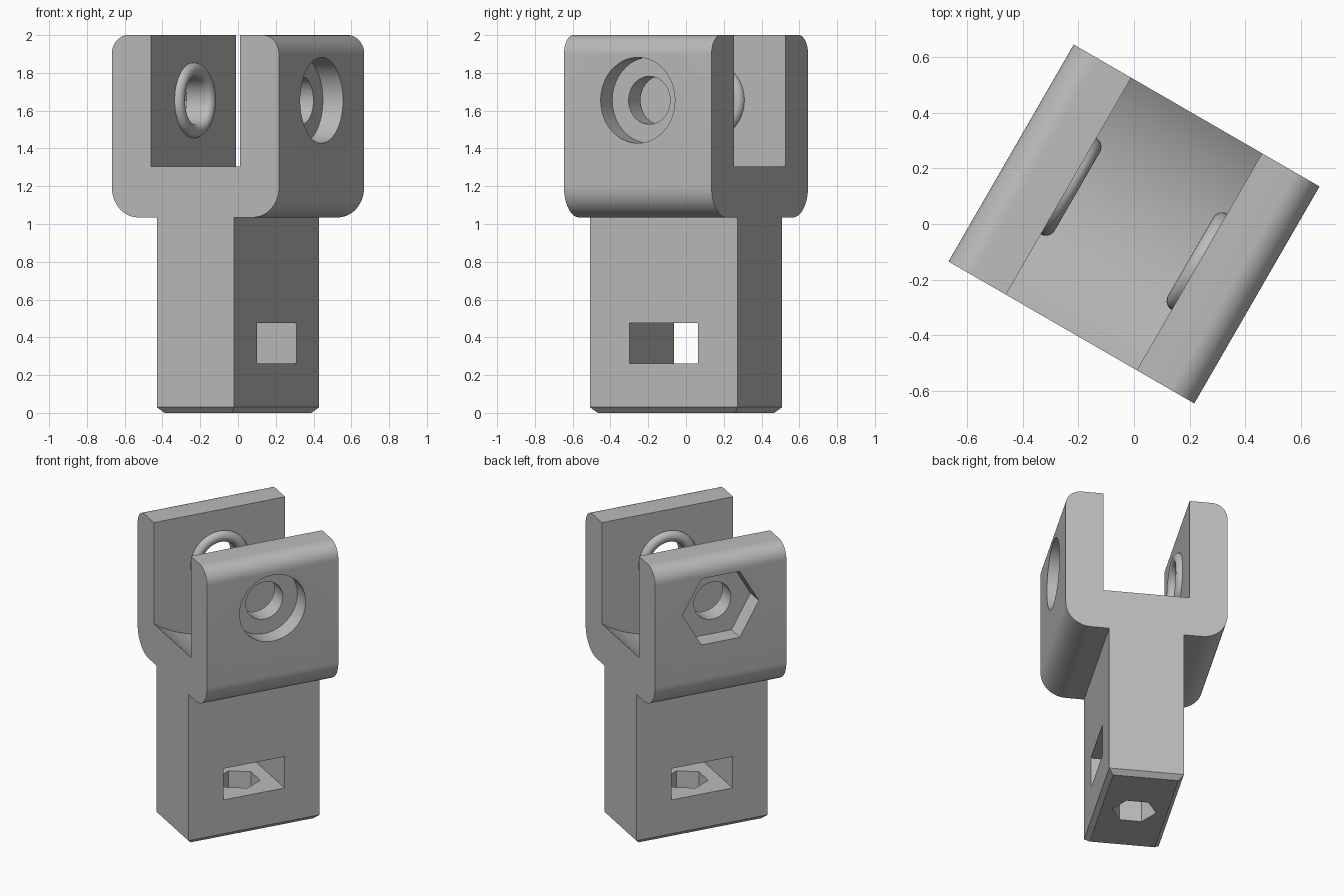
import bpy, bmesh, math
from mathutils import Matrix, Vector

if "Cube" in bpy.data.objects:
    bpy.data.objects.remove(bpy.data.objects["Cube"], do_unlink=True)

# Main sizes
ARM, DEPTH, NECK, GAP = 0.511, 0.451, 0.236, 0.272
HEAD_Z, FLOOR_Z, TOP, PIVOT_Z = 1.035, 1.305, 2.0, 1.655
TURN = Matrix.Rotation(math.radians(-30), 4, "Z")

grey = bpy.data.materials.new("plain grey")
grey.use_nodes = True
GREY = (0.5, 0.5, 0.5, 1)
grey.diffuse_color = GREY
grey.node_tree.nodes["Principled BSDF"].inputs["Base Color"].default_value = GREY


def to_object(name, bm):
    bmesh.ops.recalc_face_normals(bm, faces=bm.faces)
    mesh = bpy.data.meshes.new(name)
    bm.to_mesh(mesh)
    bm.free()
    mesh.materials.append(grey)
    ob = bpy.data.objects.new(name, mesh)
    bpy.context.collection.objects.link(ob)
    return ob


def extrude(points, along):
    """Prism from a 3D outline pushed along a vector."""
    bm = bmesh.new()
    face = bm.faces.new([bm.verts.new(p) for p in points])
    new = bmesh.ops.extrude_face_region(bm, geom=[face])["geom"]
    bmesh.ops.translate(bm, vec=along, verts=[v for v in new if isinstance(v, bmesh.types.BMVert)])
    return bm


def arc(cx, cz, r, start, end, n=14):
    angles = [math.radians(start + (end - start) * i / n) for i in range(n + 1)]
    return [(cx + r * math.cos(a), cz + r * math.sin(a)) for a in angles]


def ring(r, n, axis, start, along):
    """Round or hexagonal prism across the given axis plane."""
    pts = []
    for i in range(n):
        a = 2 * math.pi * i / n
        c, s = r * math.cos(a), r * math.sin(a)
        pts.append(start + (Vector((0, c, s)) if axis == "X" else Vector((c, s, 0))))
    return extrude(pts, along)


def block(x, y, z0, z1):
    return extrude([(-x, -y, z0), (x, -y, z0), (x, y, z0), (-x, y, z0)], (0, 0, z1 - z0))


def cut(target, bm):
    cutter = to_object("cutter", bm)
    mod = target.modifiers.new("cut", "BOOLEAN")
    mod.operation, mod.solver, mod.object = "DIFFERENCE", "EXACT", cutter
    bpy.context.view_layer.update()
    graph = bpy.context.evaluated_depsgraph_get()
    mesh = bpy.data.meshes.new_from_object(target.evaluated_get(graph))
    target.modifiers.clear()
    target.data = mesh
    bpy.data.objects.remove(cutter, do_unlink=True)


# Yoke: one mirrored profile covering stem and rounded head
R_LOW, R_TOP = 0.16, 0.1
half = [(NECK, 0), (NECK, HEAD_Z)]
half += arc(ARM - R_LOW, HEAD_Z + R_LOW, R_LOW, -90, 0)
half += arc(ARM - R_TOP, TOP - R_TOP, R_TOP, 0, 90)
outline = half + [(-x, z) for x, z in reversed(half)]
bm = extrude([(x, -DEPTH, z) for x, z in outline], (0, 2 * DEPTH, 0))
foot = [e for e in bm.edges if all(v.co.z < 0.001 for v in e.verts)]
bmesh.ops.bevel(bm, geom=foot, offset=0.03, segments=1, affect="EDGES")
yoke = to_object("yoke", bm)

# Fork gap with a hollow, curved floor
DIP = 0.145
radius = (DEPTH ** 2 + DIP ** 2) / (2 * DIP)
reach = math.degrees(math.asin(DEPTH / radius)) + 2
floor = arc(0, FLOOR_Z - DIP + radius, radius, -90 - reach, -90 + reach, 40)
floor += [(floor[-1][0], TOP + 0.1), (floor[0][0], TOP + 0.1)]
cut(yoke, extrude([(-GAP, y, z) for y, z in floor], (2 * GAP, 0, 0)))

# Pivot hole, round recess on one arm and hexagonal recess on the other
RECESS = 0.123
cut(yoke, ring(0.127, 48, "X", Vector((-0.7, 0, PIVOT_Z)), (1.4, 0, 0)))
cut(yoke, ring(0.227, 64, "X", Vector((ARM - RECESS, 0, PIVOT_Z)), (0.3, 0, 0)))
cut(yoke, ring(0.262, 6, "X", Vector((RECESS - ARM, 0, PIVOT_Z)), (-0.3, 0, 0)))

# Nut slot through the stem and hexagonal hole up from the foot
cut(yoke, block(0.4, 0.21, 0.262, 0.477))
cut(yoke, ring(0.139, 6, "Z", Vector((0, 0, -0.1)), (0, 0, 0.45)))

# Half-round spacer rims on the inner arm faces
parts = [yoke]
TUBE = 0.0365
for side, name in ((1, "left_rim"), (-1, "right_rim")):
    bm = bmesh.new()
    rows = []
    for i in range(48):
        a = 2 * math.pi * i / 48
        rows.append([bm.verts.new((side * (GAP - dz), r * math.cos(a), PIVOT_Z + r * math.sin(a)))
                     for r, dz in arc(0.127 + TUBE, 0, TUBE, 0, 180, 12)])
    for i, row in enumerate(rows):
        nxt = rows[(i + 1) % len(rows)]
        for j in range(len(row)):
            k = (j + 1) % len(row)
            bm.faces.new((row[j], row[k], nxt[k], nxt[j]))
    parts.append(to_object(name, bm))

# Shade and turn into place
bpy.ops.object.select_all(action="DESELECT")
for ob in parts:
    ob.data.transform(TURN)
    ob.select_set(True)
bpy.context.view_layer.objects.active = yoke
bpy.ops.object.shade_smooth_by_angle(angle=math.radians(30))
